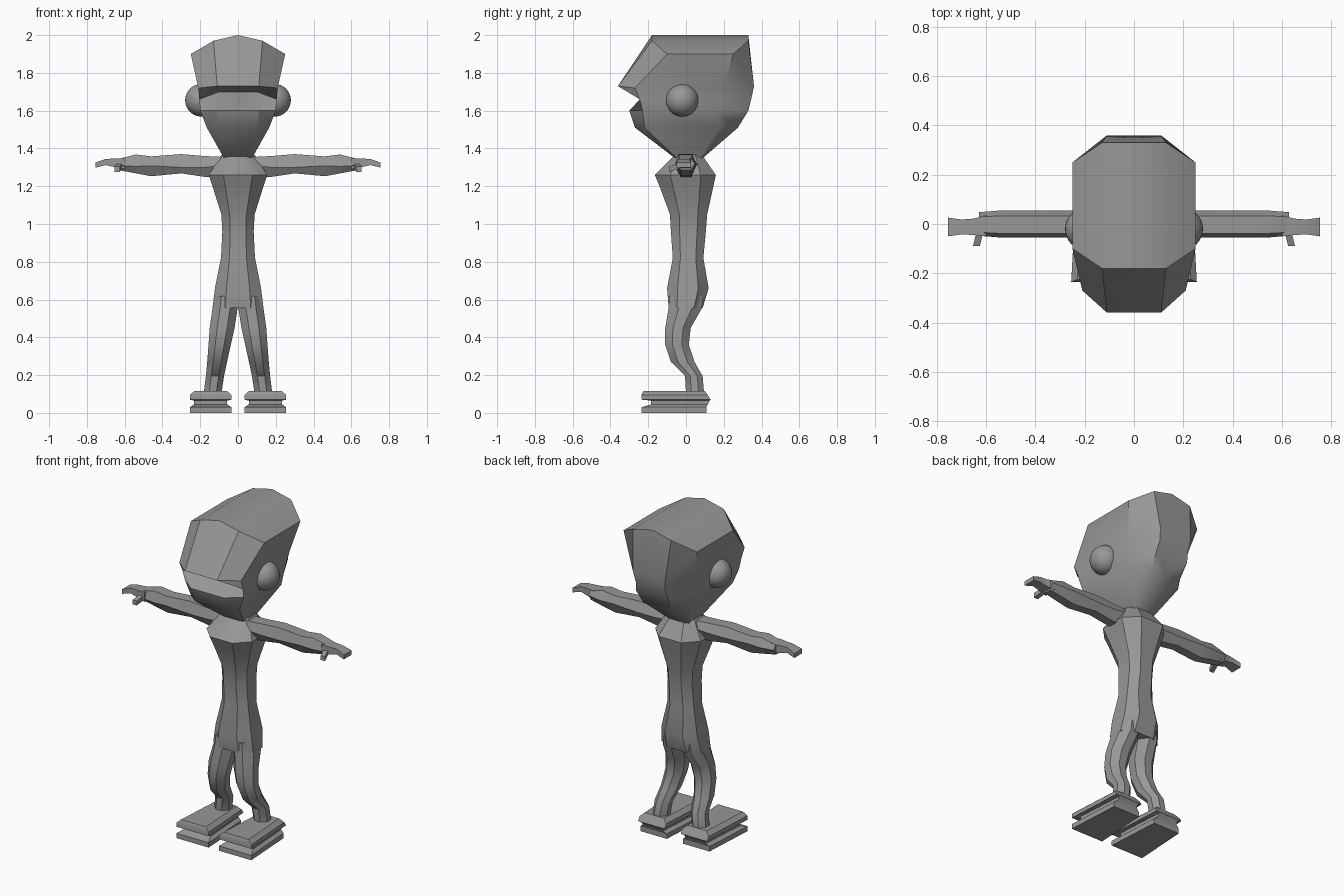
import bpy, bmesh
from math import radians
from mathutils import Vector

cube = bpy.data.objects.get("Cube")
if cube:
    bpy.data.objects.remove(cube, do_unlink=True)

GREY = (.31, .31, .31, 1)
grey = bpy.data.materials.new("plain grey")
grey.use_nodes = True
grey.diffuse_color = GREY
grey.node_tree.nodes["Principled BSDF"].inputs["Base Color"].default_value = GREY


def finish(name, bm, angle=35):
    """Turn a bmesh into a grey object that keeps its sharp edges."""
    bmesh.ops.recalc_face_normals(bm, faces=bm.faces)
    mesh = bpy.data.meshes.new(name)
    bm.to_mesh(mesh)
    bm.free()
    mesh.materials.append(grey)
    obj = bpy.data.objects.new(name, mesh)
    bpy.context.collection.objects.link(obj)
    bpy.ops.object.select_all(action='DESELECT')
    obj.select_set(True)
    bpy.context.view_layer.objects.active = obj
    bpy.ops.object.shade_smooth_by_angle(angle=radians(angle))
    return obj


def loft(name, rings, side=1, half=False, angle=35):
    """Skin a stack of rings and cap both ends; half rings get mirrored."""
    bm = bmesh.new()
    rows = [[bm.verts.new((side * x, y, z)) for x, y, z in ring] for ring in rings]
    n = len(rows[0])
    for low, high in zip(rows, rows[1:]):
        for i in range(n - 1 if half else n):
            j = (i + 1) % n
            bm.faces.new((low[i], low[j], high[j], high[i]))
    for row in (rows[0], rows[-1]):
        for i in range(n // 2 - 1):
            bm.faces.new((row[i], row[i + 1], row[n - 2 - i], row[n - 1 - i]))
    if half:
        bmesh.ops.mirror(bm, geom=bm.verts[:] + bm.edges[:] + bm.faces[:],
                         axis='X', merge_dist=.001)
    return finish(name, bm, angle)


def octagon(z, x0, x1, y0, y1, cut_x=.25, cut_y=.25):
    """Rectangle in plan with its corners cut off."""
    cx, cy = (x1 - x0) * cut_x, (y1 - y0) * cut_y
    return [(x0 + cx, y0, z), (x1 - cx, y0, z), (x1, y0 + cy, z), (x1, y1 - cy, z),
            (x1 - cx, y1, z), (x0 + cx, y1, z), (x0, y1 - cy, z), (x0, y0 + cy, z)]


# Head: half rings from front centre round to back centre
def head_ring(front, corner_x, side_x, side_front, side_back, back, z,
              side_z=None, corner_z=None, front_side_z=None):
    sz = z if side_z is None else side_z
    cz = z if corner_z is None else corner_z
    fz = sz if front_side_z is None else front_side_z
    return [(0, front, z), (corner_x, front, cz), (side_x, side_front, fz),
            (side_x, side_back, sz), (corner_x, back, cz), (0, back, z)]


crown = head_ring(-.18, .13, .25, -.1, .25, .33, 2, 1.9, 1.97)
brow = head_ring(-.36, .11, .21, -.27, .2, .36, 1.73, 1.72)
mouth = head_ring(-.13, .1, .205, -.245, .18, .345, 1.7, 1.66)
mouth[4:] = [(x, y, 1.66) for x, y, z in mouth[4:]]
lip = head_ring(-.3, .11, .2, -.23, .16, .33, 1.6)
jaw = head_ring(-.27, .1, .165, -.22, .185, .275, 1.51)
chin = head_ring(-.06, .05, .075, -.05, .08, .09, 1.35)
loft("head", [crown, brow, mouth, lip, jaw, chin], half=True)

# Torso: height, half width, front, back
TORSO = [(1.365, .09, -.06, .085), (1.26, .155, -.165, .158), (1.2, .135, -.14, .145),
         (1.05, .088, -.085, .112), (.96, .083, -.08, .105), (.82, .09, -.07, .092),
         (.66, .122, -.1, .12), (.555, .135, -.092, .088)]
loft("torso", [octagon(z, -w, w, f, b) for z, w, f, b in TORSO])

# Legs: height, inner, outer, front, back
LEG = [(.62, .002, .125, -.09, .09), (.555, .002, .135, -.092, .085),
       (.45, .018, .15, -.11, .025), (.36, .038, .156, -.11, .015),
       (.27, .058, .163, -.08, .045), (.195, .074, .17, -.005, .088),
       (.1, .088, .182, 0, .096)]

# Shoes: height, sideways inset, toe, heel
SHOE = [(0, 0, -.235, .108), (.03, 0, -.235, .108), (.045, .022, -.185, .115),
        (.065, .022, -.185, .125), (.07, 0, -.235, .13), (.095, 0, -.235, .115),
        (.117, .025, -.225, .1)]


def shoe_ring(z, inset, toe, heel):
    return [(.035 + inset, toe, z), (.255 - inset, toe, z),
            (.235 - inset, heel, z), (.055 + inset, heel, z)]


# Arms: distance out, top, middle and bottom heights, half depth
ARM = [(.08, 1.355, 1.31, 1.25, .06), (.18, 1.36, 1.3, 1.25, .055),
       (.3, 1.37, 1.3, 1.268, .055), (.46, 1.358, 1.308, 1.253, .055),
       (.54, 1.368, 1.305, 1.268, .055), (.63, 1.345, 1.31, 1.285, .048)]


def arm_ring(x, top, middle, bottom, depth):
    return [(x, -depth, middle), (x, -depth * .7, top), (x, depth * .6, top),
            (x, depth, middle + .01), (x, depth * .5, bottom), (x, -depth * .5, bottom)]


# Hands: distance out, top, bottom, front, back
HAND = [(.6, 1.348, 1.29, -.05, .035), (.65, 1.346, 1.3, -.045, .022),
        (.7, 1.345, 1.312, -.042, .018), (.755, 1.325, 1.298, -.05, .026)]


def hand_ring(x, top, bottom, front, back):
    return [(x, front, bottom), (x, front, top), (x, back, top), (x, back, bottom)]


def box_between(name, start, end, size, side):
    """Square bar from start to end, used for thumbs."""
    ring = [(-1, -1), (1, -1), (1, 1), (-1, 1)]
    loft(name, [[(p.x + a * size, p.y, p.z + b * size) for a, b in ring]
                for p in (Vector(start), Vector(end))], side)


# Paired parts
for side, label in ((1, "left"), (-1, "right")):
    loft(label + "_leg", [octagon(*row, .3, .3) for row in LEG], side)
    loft(label + "_shoe", [shoe_ring(*row) for row in SHOE], side, angle=25)
    loft(label + "_arm", [arm_ring(*row) for row in ARM], side)
    loft(label + "_hand", [hand_ring(*row) for row in HAND], side, angle=25)
    box_between(label + "_thumb", (.625, -.03, 1.31), (.64, -.09, 1.29), .014, side)
    bm = bmesh.new()
    bmesh.ops.create_uvsphere(bm, u_segments=32, v_segments=16, radius=.086)
    bmesh.ops.translate(bm, verts=bm.verts, vec=(side * .194, -.02, 1.655))
    finish(label + "_ear", bm)
